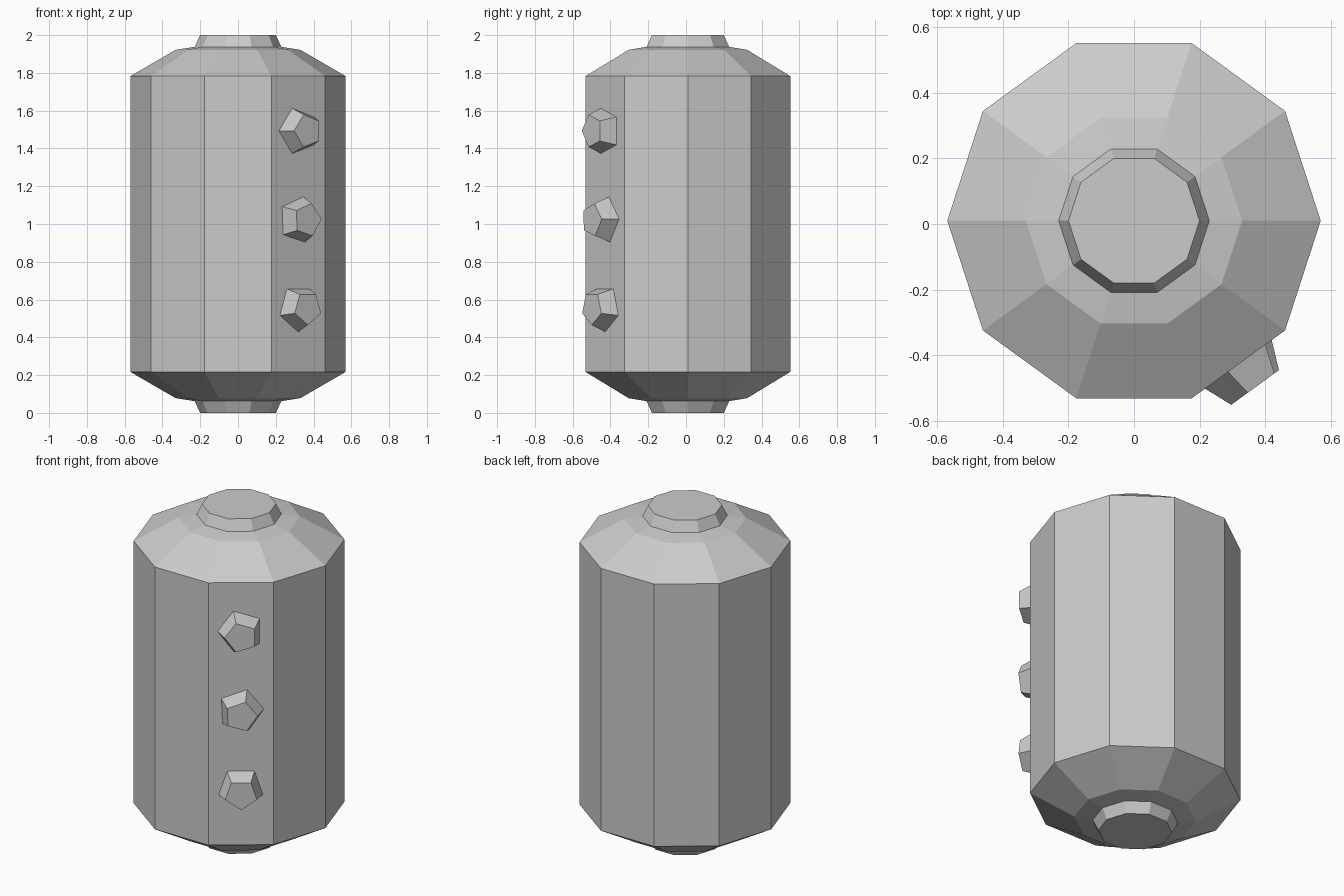
import bpy, bmesh
from math import cos, sin, radians, pi
from mathutils import Vector

cube = bpy.data.objects.get("Cube")
if cube:
    bpy.data.objects.remove(cube, do_unlink=True)

grey = bpy.data.materials.new("plain_grey")
grey.use_nodes = True
colour = (0.6, 0.6, 0.6, 1)
grey.diffuse_color = colour
grey.node_tree.nodes["Principled BSDF"].inputs["Base Color"].default_value = colour

CENTRE = Vector((0, 0.01, 0))
RADIUS = 0.57


def loft(name, rings):
    """Join rings of points with flat side faces and cap both ends."""
    bm = bmesh.new()
    loops = [[bm.verts.new(p) for p in ring] for ring in rings]
    n = len(loops[0])
    for a, b in zip(loops, loops[1:]):
        for i in range(n):
            j = (i + 1) % n
            bm.faces.new((a[i], a[j], b[j], b[i]))
    bm.faces.new(loops[0][::-1])
    bm.faces.new(loops[-1])
    bmesh.ops.recalc_face_normals(bm, faces=bm.faces)
    mesh = bpy.data.meshes.new(name)
    bm.to_mesh(mesh)
    bm.free()
    mesh.materials.append(grey)
    obj = bpy.data.objects.new(name, mesh)
    bpy.context.collection.objects.link(obj)


def polygon(origin, u, v, radius, sides, start=0.0):
    angles = [start + 2 * pi * i / sides for i in range(sides)]
    return [origin + radius * (cos(a) * u + sin(a) * v) for a in angles]


X, Y, Z = Vector((1, 0, 0)), Vector((0, 1, 0)), Vector((0, 0, 1))

# Ten-sided barrel with sloped shoulders and short tapered necks
half = [(0.2, 0), (0.23, 0.062), (0.33, 0.078), (RADIUS, 0.217)]
profile = half + [(r, 2 - z) for r, z in reversed(half)]
loft("barrel_body", [polygon(CENTRE + z * Z, X, Y, r, 10) for r, z in profile])

# Column of five-sided studs on the front left panel
facing = radians(-54)
normal = Vector((cos(facing), sin(facing), 0))
tangent = Z.cross(normal)
apothem = RADIUS * cos(pi / 10)
for name, z, turn in (("upper", 1.493, 180), ("middle", 1.022, 74.5), ("lower", 0.555, -90)):
    rings = [polygon(CENTRE + z * Z + (apothem + out) * normal, tangent, Z, r, 5, radians(turn))
             for out, r in ((-0.02, 0.126), (0, 0.126), (0.087, 0.09))]
    loft(name + "_stud", rings)
